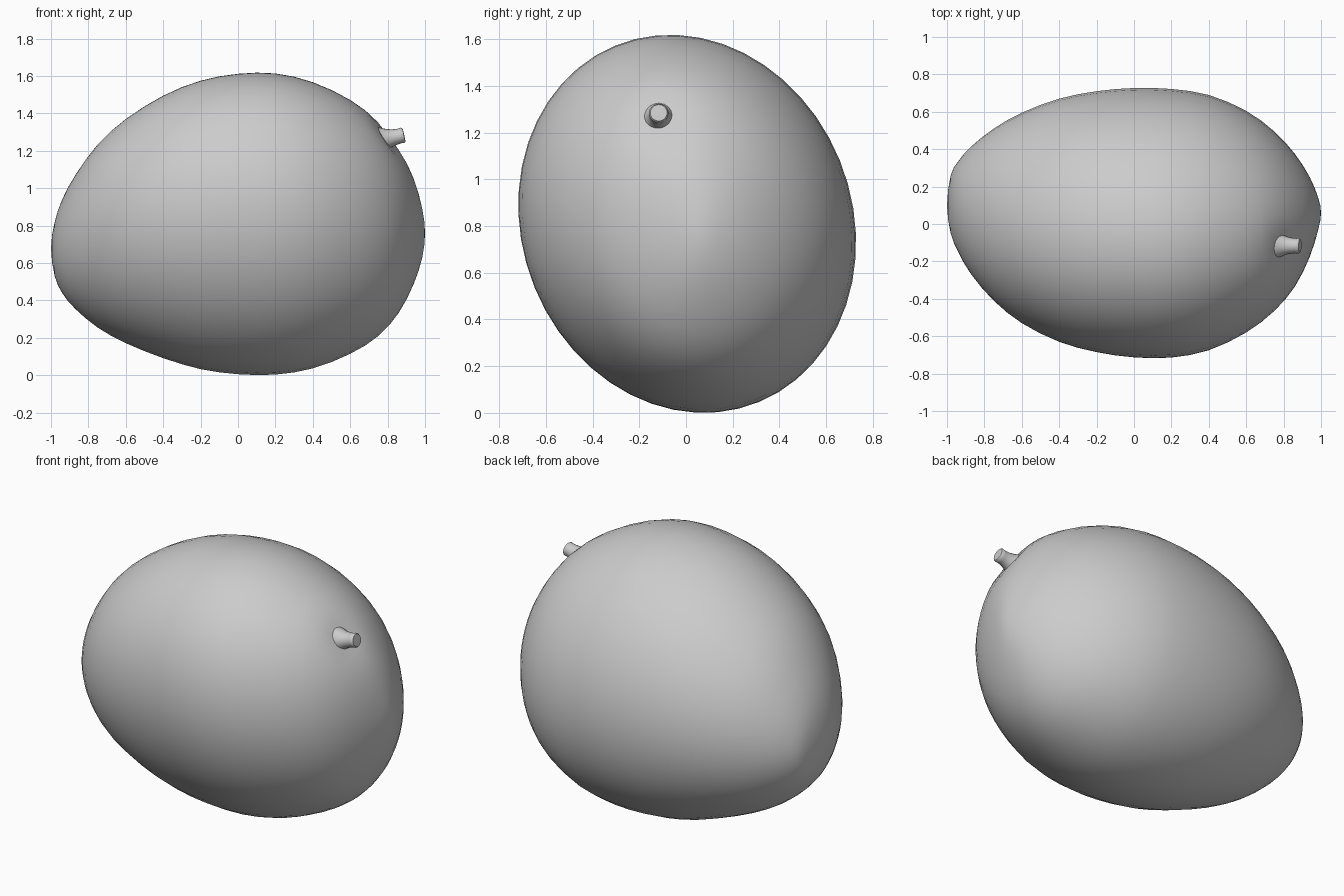
import bpy, bmesh, math
from mathutils import Vector

if "Cube" in bpy.data.objects:
    bpy.data.objects.remove(bpy.data.objects["Cube"])

# Fruit outline stations: x, top z, bottom z, back y, front y
ST = [
    (-1.00, 0.68, 0.68, 0.10, 0.10),
    (-0.98, 0.82, 0.53, 0.26, -0.05),
    (-0.94, 0.94, 0.44, 0.335, -0.15),
    (-0.87, 1.07, 0.355, 0.415, -0.27),
    (-0.75, 1.235, 0.255, 0.51, -0.41),
    (-0.60, 1.37, 0.172, 0.595, -0.53),
    (-0.40, 1.495, 0.092, 0.67, -0.63),
    (-0.20, 1.575, 0.033, 0.71, -0.685),
    (0.00, 1.612, 0.006, 0.727, -0.713),
    (0.20, 1.614, 0.004, 0.722, -0.714),
    (0.40, 1.567, 0.037, 0.69, -0.675),
    (0.60, 1.472, 0.115, 0.605, -0.58),
    (0.75, 1.355, 0.21, 0.495, -0.465),
    (0.86, 1.21, 0.335, 0.375, -0.335),
    (0.94, 1.05, 0.49, 0.25, -0.175),
    (0.985, 0.89, 0.63, 0.14, -0.03),
    (1.00, 0.76, 0.76, 0.06, 0.06),
]
SIDES = 48
STEM = Vector((0.80, -0.115, 1.265))
AXIS = Vector((0.96, -0.02, 0.22)).normalized()


def swap(s):
    return (s[0], s[2], s[1], s[4], s[3])


def spline(stations, steps):
    pts = [swap(stations[1])] + stations + [swap(stations[-2])]
    out = []
    for i in range(1, len(pts) - 2):
        for k in range(steps):
            t = k / steps
            out.append([0.5 * (2 * b + (c - a) * t + (2*a - 5*b + 4*c - d) * t*t
                               + (3*b - a - 3*c + d) * t**3)
                        for a, b, c, d in zip(*pts[i-1:i+3])])
    return out + [list(stations[-1])]


def loft(name, rings, start=None, end=None):
    bm = bmesh.new()
    vr = [[bm.verts.new(p) for p in r] for r in rings]
    n = len(vr[0])
    for a, b in zip(vr, vr[1:]):
        for j in range(n):
            bm.faces.new((a[j], a[(j+1) % n], b[(j+1) % n], b[j]))
    for ring, tip in ((vr[0], start), (vr[-1], end)):
        if tip is not None:
            v = bm.verts.new(tip)
            for j in range(n):
                bm.faces.new((ring[j], ring[(j+1) % n], v))
    bmesh.ops.recalc_face_normals(bm, faces=bm.faces)
    me = bpy.data.meshes.new(name)
    bm.to_mesh(me)
    bm.free()
    ob = bpy.data.objects.new(name, me)
    bpy.context.collection.objects.link(ob)
    bpy.ops.object.select_all(action='DESELECT')
    ob.select_set(True)
    bpy.context.view_layer.objects.active = ob
    bpy.ops.object.shade_smooth_by_angle(angle=math.radians(50))
    return ob


# Fruit body: slightly leaning oval sections along x
rings = []
for x, zt, zb, yb, yf in spline(ST, 2)[1:-1]:
    ry, rz = (yb - yf) / 2, (zt - zb) / 2
    ring = []
    for j in range(SIDES):
        a = 2 * math.pi * j / SIDES
        c, s = math.cos(a), math.sin(a)
        ring.append(Vector((x, (yb + yf) / 2 + ry * (c - 0.05 * s),
                            (zt + zb) / 2 + rz * (s - 0.05 * c))))
    rings.append(ring)

# Shallow dimple around the stem
inward = Vector((-0.75, 0.08, -0.65))
for ring in rings:
    for p in ring:
        p += inward * 0.025 * math.exp(-((p - STEM).length / 0.10) ** 2)
loft("fruit_body", rings, (-1, 0.10, 0.68), (1, 0.06, 0.76))

# Stem: flared stub
side = AXIS.cross(Vector((0, 0, 1))).normalized()
up = side.cross(AXIS)
profile = [(-0.06, 0.085), (-0.025, 0.066), (0.0, 0.054), (0.03, 0.044),
           (0.065, 0.040), (0.082, 0.042), (0.09, 0.036)]
stem_rings = [[STEM + AXIS * d + (side * math.cos(2*math.pi*j/20)
               + up * math.sin(2*math.pi*j/20)) * r for j in range(20)]
              for d, r in profile]
loft("stem", stem_rings, STEM - AXIS * 0.06, STEM + AXIS * 0.091)
